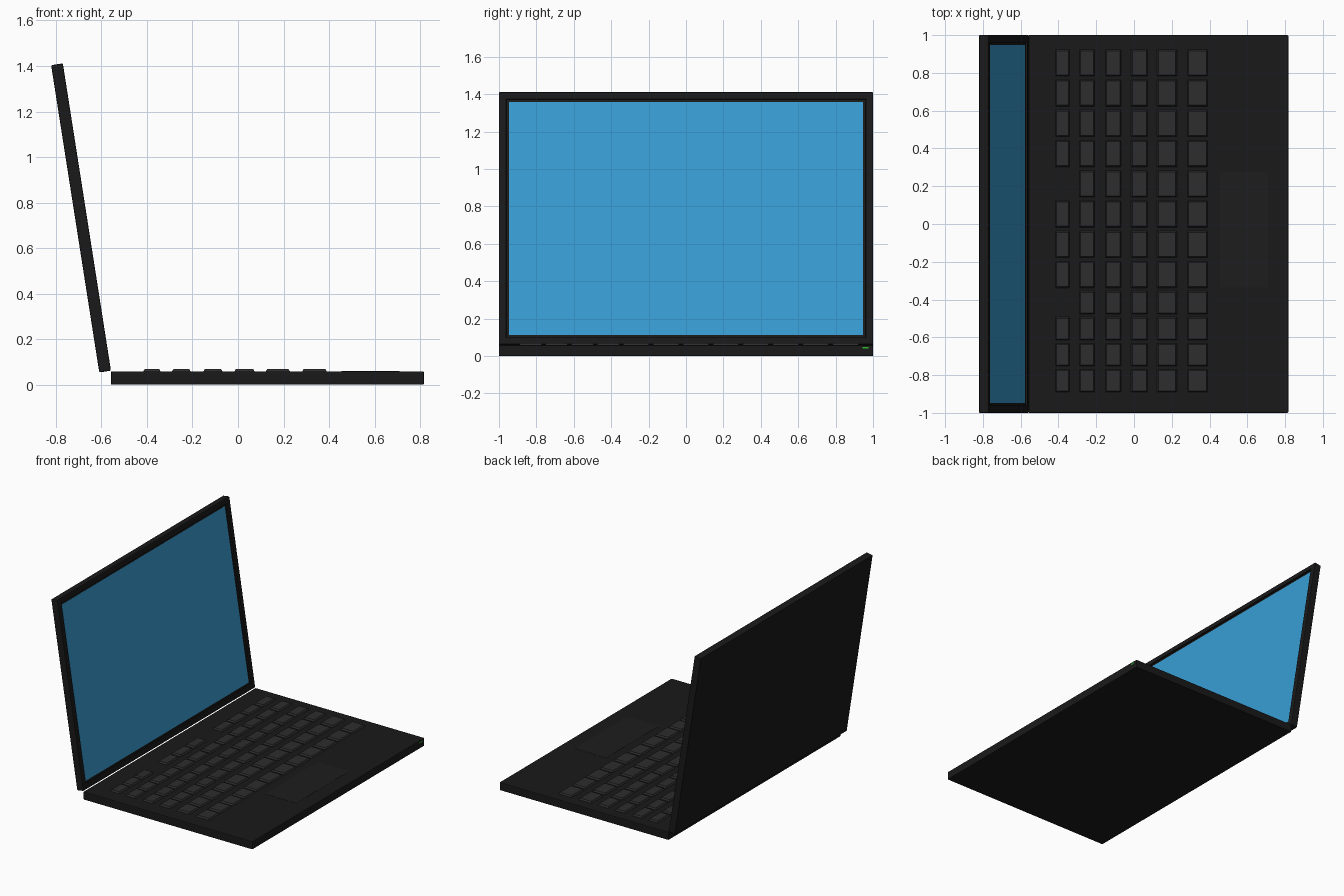
import bpy, bmesh, math
from mathutils import Vector

if "Cube" in bpy.data.objects:
    bpy.data.objects.remove(bpy.data.objects["Cube"])


def material(name, rgb):
    m = bpy.data.materials.new(name)
    m.diffuse_color = (*rgb, 1)
    m.use_nodes = True
    m.node_tree.nodes["Principled BSDF"].inputs["Base Color"].default_value = m.diffuse_color
    return m


CASE = material("case_black", (0.010, 0.010, 0.010))
KEY = material("key_grey", (0.026, 0.026, 0.026))
PAD = material("pad_grey", (0.0125, 0.0125, 0.0125))
BLUE = material("screen_blue", (0.04, 0.34, 0.66))
GREEN = material("light_green", (0.02, 0.5, 0.02))


def add_box(bm, lo, hi, taper=0.0):
    """Box between two corners; taper pulls the top edges inward."""
    lo, hi = Vector(lo), Vector(hi)
    verts = bmesh.ops.create_cube(bm, size=1)["verts"]
    mid, size = (lo + hi) / 2, hi - lo
    for v in verts:
        sx, sy, sz = v.co * 2
        t = taper if sz > 0 else 0
        v.co = mid + Vector((sx * (size.x / 2 - t), sy * (size.y / 2 - t), sz * size.z / 2))


def finish(bm, name, mat):
    bmesh.ops.recalc_face_normals(bm, faces=bm.faces[:])
    mesh = bpy.data.meshes.new(name)
    bm.to_mesh(mesh)
    bm.free()
    mesh.materials.append(mat)
    obj = bpy.data.objects.new(name, mesh)
    bpy.context.collection.objects.link(obj)
    return obj


def box(name, lo, hi, mat, bevel=0.0):
    bm = bmesh.new()
    add_box(bm, lo, hi)
    if bevel:
        bmesh.ops.bevel(bm, geom=bm.edges[:], offset=bevel, segments=2, profile=0.5, affect='EDGES')
    return finish(bm, name, mat)


# Keyboard half of the case
BACK, FRONT, TOP = -0.558, 0.817, 0.059
box("base", (BACK, -1, 0), (FRONT, 1, TOP), CASE, 0.005)

# Touch pad and status light
box("touch_pad", (0.455, -0.337, TOP - 0.01), (0.71, 0.278, TOP + 0.001), PAD)
box("status_light", (FRONT - 0.01, 0.943, 0.040), (FRONT + 0.001, 0.976, 0.048), GREEN)

# Keys: six rows, twelve columns, the back row has two gaps
rows = [(-0.418, -0.338), (-0.292, -0.206), (-0.154, -0.066),
        (-0.018, 0.075), (0.12, 0.23), (0.28, 0.392)]
columns = [(0.925 - 0.16 * i, 0.145) for i in range(8)]
columns += [(-0.353 - 0.138 * i, 0.126) for i in range(4)]
bm = bmesh.new()
for r, (x0, x1) in enumerate(rows):
    for c, (y1, width) in enumerate(columns):
        if r == 0 and c in (4, 8):
            continue
        add_box(bm, (x0, y1 - width, TOP - 0.004), (x1, y1, 0.070), taper=0.009)
finish(bm, "keys", KEY)

# Lid with a recessed opening on its front face
LENGTH, THICK, RIM = 1.366, 0.052, 0.053
bm = bmesh.new()
add_box(bm, (-THICK, -1, 0), (0, 1, LENGTH))
bmesh.ops.bevel(bm, geom=bm.edges[:], offset=0.005, segments=2, profile=0.5, affect='EDGES')
bm.normal_update()
front = max(bm.faces, key=lambda f: f.calc_area() * f.normal.x)
bmesh.ops.inset_individual(bm, faces=[front], thickness=RIM - 0.005, depth=0)
bmesh.ops.inset_individual(bm, faces=[front], thickness=0.0005, depth=-0.011)
lid = finish(bm, "lid", CASE)

# Display panel lying in the recess
screen = box("screen", (-0.015, -1 + RIM, RIM), (-0.010, 1 - RIM, LENGTH - RIM), BLUE)

# Lean both back about the hinge line
for obj in (lid, screen):
    obj.location = (-0.558, 0, 0.062)
    obj.rotation_euler = (0, -math.radians(8.9), 0)
